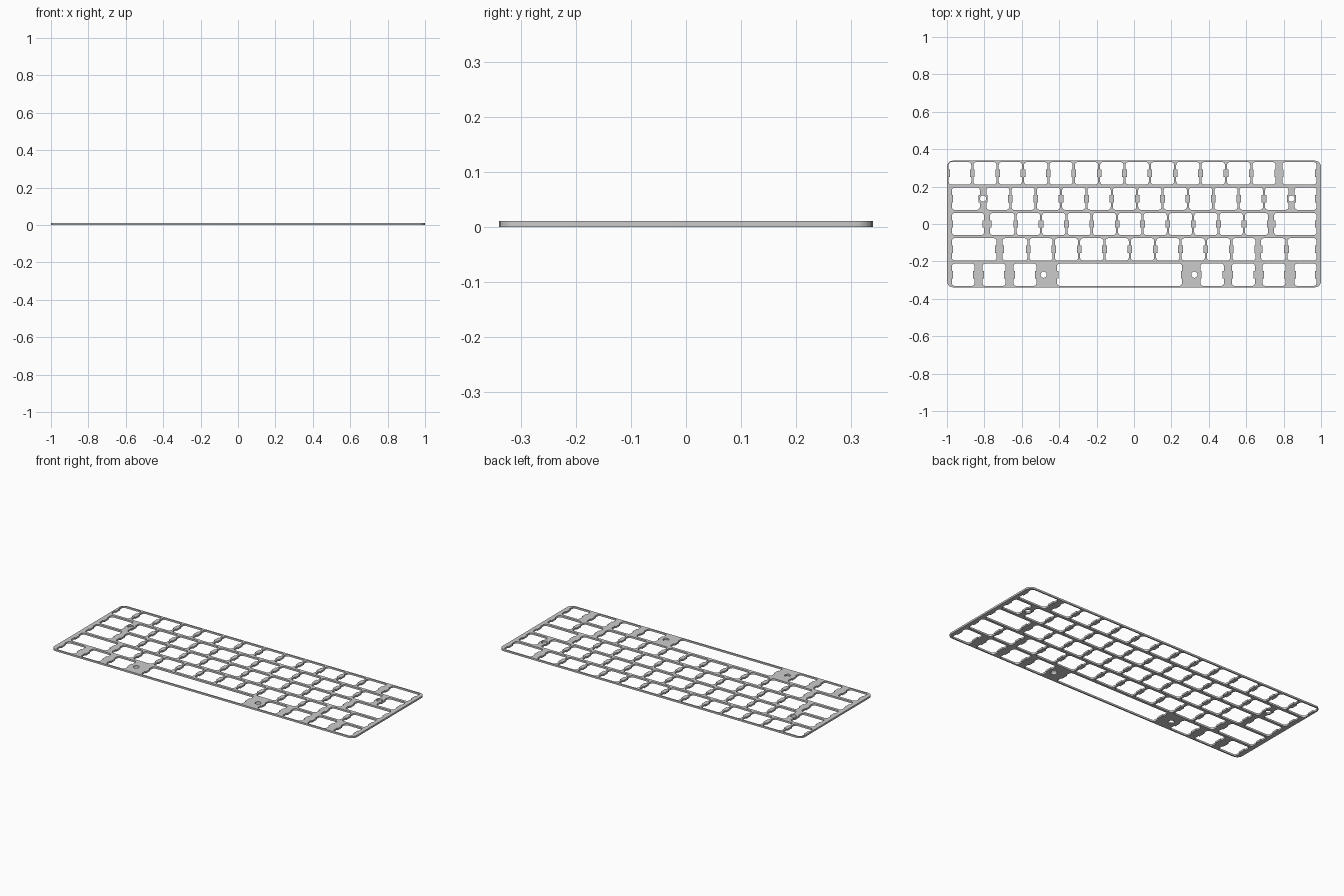
import bpy, math

if "Cube" in bpy.data.objects:
    bpy.data.objects.remove(bpy.data.objects["Cube"])

U = 2 / 14.75            # one key pitch
T = 0.0105               # plate thickness
HY = 2.5 * U             # half depth
THIN = 0.0055            # half width of the ribs between keys
NUB_W, NUB_H = 0.007, 0.02
CUT_H = 0.06             # half height of a key opening


def arc(cx, cy, r, a0, a1, n=5):
    return [(cx + r * math.cos(math.radians(a0 + (a1 - a0) * i / n)),
             cy + r * math.sin(math.radians(a0 + (a1 - a0) * i / n))) for i in range(n + 1)]


def opening(x0, x1, y0, y1, r, nub=0.0):
    """Rounded rectangle, optionally pinched by a nub in the middle of both sides."""
    cy = (y0 + y1) / 2
    p = arc(x1 - r, y1 - r, r, 0, 90) + arc(x0 + r, y1 - r, r, 90, 180)
    if nub:
        p += [(x0, cy + NUB_H), (x0 + nub, cy + NUB_H), (x0 + nub, cy - NUB_H), (x0, cy - NUB_H)]
    p += arc(x0 + r, y0 + r, r, 180, 270) + arc(x1 - r, y0 + r, r, 270, 360)
    if nub:
        p += [(x1, cy - NUB_H), (x1 - nub, cy - NUB_H), (x1 - nub, cy + NUB_H), (x1, cy + NUB_H)]
    return p


def ribs(start, count):
    """Thin ribs at every key pitch, as (left, right) pairs."""
    return [(-1 + (start + i) * U - THIN, -1 + (start + i) * U + THIN) for i in range(count)]


L, R = (-1, -0.974), (0.976, 1)
# Solid ribs of each row from left to right, back row first
rows = [
    [(-1, -0.991)] + ribs(1, 12) + [(0.757, 0.793), R],
    [L, (-0.824, -0.789)] + ribs(2.5, 11) + [(0.826, 0.859), R],
    [L, (-0.802, -0.770)] + ribs(2.71, 10) + [(0.717, 0.749), R],
    [L, (-0.735, -0.703)] + ribs(3.21, 9) + [(0.650, 0.679), (0.810, 0.821), R],
    [L, (-0.853, -0.810), (-0.687, -0.644), (-0.521, -0.412), (0.257, 0.355),
     (0.481, 0.523), (0.647, 0.687), (0.810, 0.858), R],
]
screw_holes = [(-0.807, U), (0.842, U), (-0.483, -2 * U), (0.323, -2 * U)]

# Outline, key openings and screw holes
loops = [opening(-1, 1, -HY, HY, 0.034)]
for i, row in enumerate(rows):
    cy = (2 - i) * U
    for a, b in zip(row, row[1:]):
        loops.append(opening(a[1], b[0], cy - CUT_H, cy + CUT_H, 0.016, NUB_W))
for x, y in screw_holes:
    loops.append(arc(x, y, 0.0165, 0, 345, 23))

# Filled and extruded flat profile
curve = bpy.data.curves.new("plate_profile", 'CURVE')
curve.dimensions = '2D'
curve.fill_mode = 'BOTH'
curve.extrude = T / 2
for pts in loops:
    clean = [p for k, p in enumerate(pts) if math.dist(p, pts[k - 1]) > 1e-5]
    s = curve.splines.new('POLY')
    s.points.add(len(clean) - 1)
    for sp, (x, y) in zip(s.points, clean):
        sp.co = (x, y, 0, 1)
    s.use_cyclic_u = True
helper = bpy.data.objects.new("profile_helper", curve)
bpy.context.collection.objects.link(helper)

# Key plate mesh
bpy.context.view_layer.update()
mesh = bpy.data.meshes.new_from_object(helper.evaluated_get(bpy.context.evaluated_depsgraph_get()))
bpy.data.objects.remove(helper)
plate = bpy.data.objects.new("key_plate", mesh)
bpy.context.collection.objects.link(plate)
for v in mesh.vertices:
    v.co.z += T / 2
bpy.context.view_layer.objects.active = plate
plate.select_set(True)
bpy.ops.object.mode_set(mode='EDIT')
bpy.ops.mesh.select_all(action='SELECT')
bpy.ops.mesh.remove_doubles(threshold=1e-5)
bpy.ops.mesh.normals_make_consistent(inside=False)
bpy.ops.object.mode_set(mode='OBJECT')
bpy.ops.object.shade_smooth_by_angle(angle=math.radians(30))
